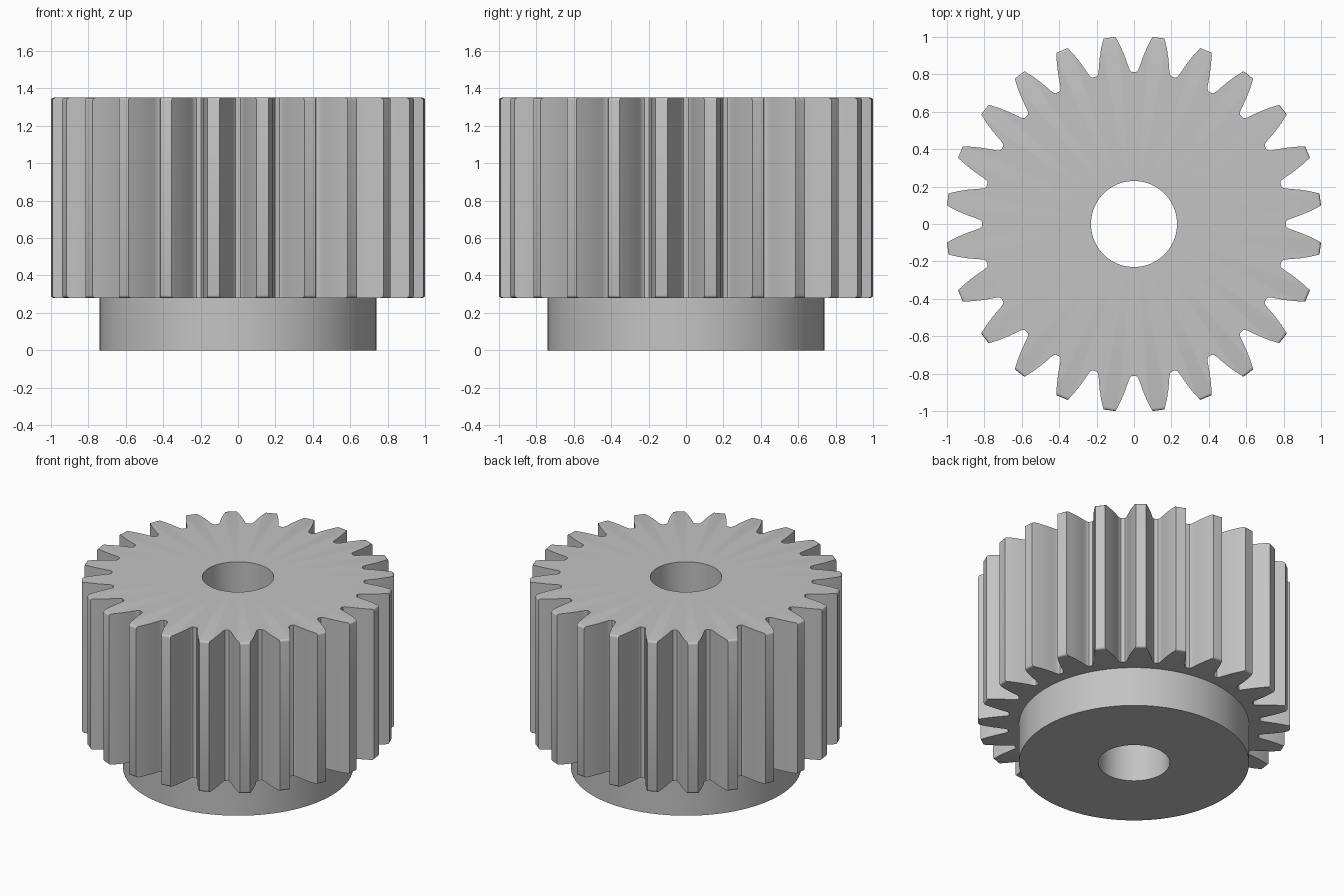
import bpy, bmesh
from math import sin, cos, pi, radians

cube = bpy.data.objects.get("Cube")
if cube:
    bpy.data.objects.remove(cube, do_unlink=True)

TEETH = 24
PITCH = 360 / TEETH
BORE, HUB, TIP = 0.23, 0.74, 1.005
HUB_TOP, TOP, ROUND = 0.28, 1.35, 0.014

steel = bpy.data.materials.new("steel_grey")
steel.use_nodes = True
grey = (0.55, 0.55, 0.55, 1)
steel.diffuse_color = grey
steel.node_tree.nodes["Principled BSDF"].inputs["Base Color"].default_value = grey

# Half a tooth, from valley to tip: (degrees from the tooth axis, radius)
HALF_TOOTH = [(7.5, 0.813), (6.6, 0.814), (6.0, 0.822), (5.5, 0.84),
              (4.9, 0.87), (4.2, 0.905), (3.1, 0.955)]


def outline(drop=0.0):
    """Polar points of the whole gear, with the tips lowered by drop."""
    tip = (1.85 + drop * 25, TIP - drop)
    half = HALF_TOOTH + [tip]
    tooth = [(-a, r) for a, r in half] + [(a, r) for a, r in reversed(half[1:])]
    return [(radians(k * PITCH + PITCH / 2 + a), r)
            for k in range(TEETH) for a, r in tooth]


def gear_ring(z, drop=0.0):
    return [(r * cos(a), r * sin(a), z) for a, r in outline(drop)]


def circle_ring(radius, z):
    n = len(outline())
    return [(radius * cos(2 * pi * i / n), radius * sin(2 * pi * i / n), z)
            for i in range(n)]


def angled_ring(radius, z):
    """Circle whose points line up with the gear outline."""
    return [(radius * cos(a), radius * sin(a), z) for a, r in outline()]


def loft(name, rings):
    bm = bmesh.new()
    loops = [[bm.verts.new(p) for p in ring] for ring in rings]
    for low, high in zip(loops, loops[1:]):
        n = len(low)
        for i in range(n):
            j = (i + 1) % n
            bm.faces.new((low[i], low[j], high[j], high[i]))
    mesh = bpy.data.meshes.new(name)
    bm.to_mesh(mesh)
    bm.free()
    mesh.materials.append(steel)
    obj = bpy.data.objects.new(name, mesh)
    bpy.context.collection.objects.link(obj)
    bpy.ops.object.select_all(action='DESELECT')
    obj.select_set(True)
    bpy.context.view_layer.objects.active = obj
    bpy.ops.object.shade_smooth_by_angle(angle=radians(35))
    return obj


# Hub below the teeth, with the lower part of the bore
loft("hub", [circle_ring(BORE, HUB_TOP), circle_ring(BORE, 0),
             circle_ring(HUB, 0), circle_ring(HUB, HUB_TOP)])

# Toothed body: underside, rounded tips, flanks, top face and upper bore
steps = [(ROUND * (1 - cos(t)), ROUND * (1 - sin(t)))
         for t in (0, pi / 6, pi / 3, pi / 2)]
lower = [gear_ring(HUB_TOP + rise, drop) for drop, rise in
         [(d, h) for h, d in steps]]
upper = [gear_ring(TOP - rise, drop) for drop, rise in
         reversed([(d, h) for h, d in steps])]
loft("toothed_body", [angled_ring(HUB, HUB_TOP)] + lower + upper
     + [angled_ring(BORE, TOP), angled_ring(BORE, HUB_TOP)])
